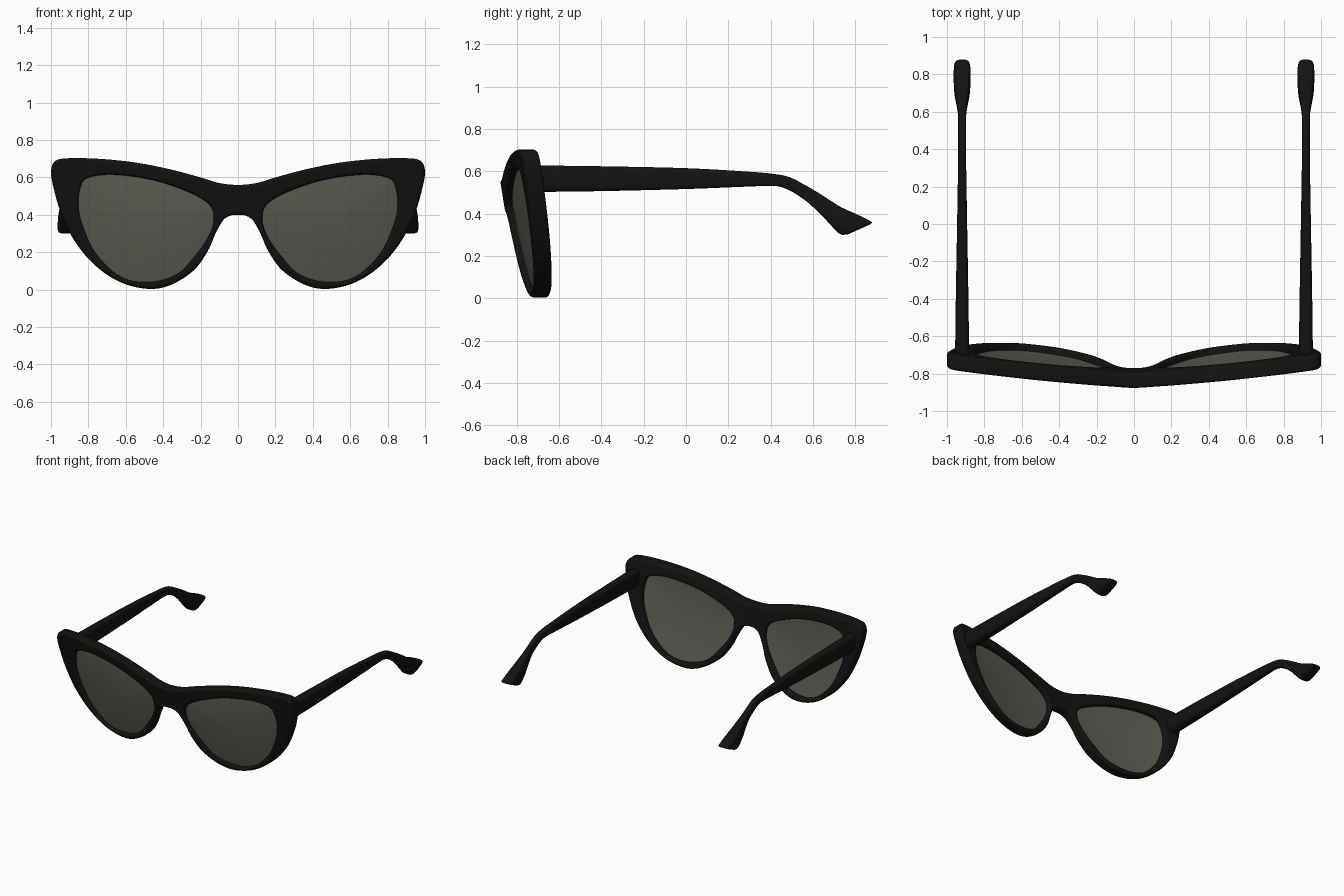
import bpy, bmesh, math

if "Cube" in bpy.data.objects:
    bpy.data.objects.remove(bpy.data.objects["Cube"])


def material(name, rgb):
    m = bpy.data.materials.new(name)
    m.diffuse_color = (*rgb, 1)
    m.use_nodes = True
    m.node_tree.nodes["Principled BSDF"].inputs["Base Color"].default_value = m.diffuse_color
    return m


BLACK = material("black_plastic", (0.006, 0.006, 0.006))
SMOKE = material("smoke_lens", (0.105, 0.108, 0.085))
THICK = 0.084


def spline(pts, n, closed):
    """Catmull-Rom interpolation of tuples of any length."""
    out, count = [], len(pts)
    get = (lambda i: pts[i % count]) if closed else (lambda i: pts[max(0, min(count - 1, i))])
    for i in range(count if closed else count - 1):
        p = [get(i + k) for k in (-1, 0, 1, 2)]
        for j in range(n):
            t = j / n
            out.append(tuple(0.5 * (2 * b + (c - a) * t + (2 * a - 5 * b + 4 * c - d) * t * t
                                    + (3 * b - a - 3 * c + d) * t ** 3) for a, b, c, d in zip(*p)))
    return out if closed else out + [pts[-1]]


def front_y(x, z):
    """Front surface of the frame: swept back at the sides, tilted in at the bottom."""
    return -0.885 + 0.13 * math.sqrt(x * x + 0.0036) - 0.165 * (z - 0.55)


def finish(name, bm, mat, angle=40):
    bmesh.ops.recalc_face_normals(bm, faces=bm.faces[:])
    me = bpy.data.meshes.new(name)
    bm.to_mesh(me)
    bm.free()
    me.materials.clear()
    me.materials.append(mat)
    ob = bpy.data.objects.new(name, me)
    bpy.context.collection.objects.link(ob)
    bpy.ops.object.select_all(action='DESELECT')
    ob.select_set(True)
    bpy.context.view_layer.objects.active = ob
    bpy.ops.object.shade_smooth_by_angle(angle=math.radians(angle))
    return ob


def loft(bm, rings):
    """Skin a list of point rings and close both ends."""
    vs = [[bm.verts.new(p) for p in r] for r in rings]
    n = len(vs[0])
    for a, b in zip(vs, vs[1:]):
        for k in range(n):
            bm.faces.new((a[k], a[(k + 1) % n], b[(k + 1) % n], b[k]))
    bm.faces.new(vs[0])
    bm.faces.new(vs[-1])


# Half outline of the cat-eye frame and one lens opening, as (x, z)
half = [(0, .56), (.1, .57), (.2, .6), (.37, .645), (.55, .68), (.75, .70), (.92, .702),
        (.98, .685), (1.0, .63), (.985, .54), (.95, .42), (.88, .27), (.77, .135), (.63, .04),
        (.48, .004), (.36, .025), (.24, .1), (.165, .2), (.12, .3), (.08, .37), (.04, .396), (0, .40)]
opening = [(.15, .45), (.25, .515), (.44, .582), (.65, .614), (.79, .602), (.84, .555), (.852, .43),
           (.815, .3), (.75, .18), (.625, .068), (.48, .04), (.33, .08), (.235, .175), (.16, .28), (.13, .37)]
outer = spline(half + [(-x, z) for x, z in half[-2:0:-1]], 5, True)
hole = spline(opening, 6, True)

# Frame front: filled curve with rounded edges, then wrapped onto the swept surface
cu = bpy.data.curves.new("frame_outline", 'CURVE')
cu.dimensions, cu.fill_mode = '2D', 'BOTH'
cu.bevel_depth, cu.bevel_resolution, cu.offset = 0.016, 3, -0.016
cu.extrude = THICK / 2 - 0.016
for loop in (outer, hole, [(-x, z) for x, z in hole]):
    sp = cu.splines.new('POLY')
    sp.points.add(len(loop) - 1)
    for pt, (x, z) in zip(sp.points, loop):
        pt.co = (x, z, 0, 1)
    sp.use_cyclic_u = True
helper = bpy.data.objects.new("frame_outline", cu)
bpy.context.collection.objects.link(helper)
dg = bpy.context.evaluated_depsgraph_get()
mesh = bpy.data.meshes.new_from_object(helper.evaluated_get(dg))
bm = bmesh.new()
bm.from_mesh(mesh)
bpy.data.objects.remove(helper)
bpy.data.meshes.remove(mesh)
bmesh.ops.remove_doubles(bm, verts=bm.verts[:], dist=0.0002)
for i in range(-24, 25):
    bmesh.ops.bisect_plane(bm, geom=bm.verts[:] + bm.edges[:] + bm.faces[:], dist=0.0001,
                           plane_co=(i * 0.04, 0, 0), plane_no=(1, 0, 0))
for v in bm.verts:
    x, z, d = v.co
    v.co = (x, front_y(x, z) + THICK / 2 - d, z)
finish("frame_front", bm, BLACK)

# Lenses: shallow domes filling the openings
cx, cz = 0.49, 0.34


def lens_ring(side, r, depth):
    ring = []
    for x, z in hole:
        px, pz = cx + (x - cx) * r, cz + (z - cz) * r
        ring.append((side * px, front_y(px, pz) + depth - 0.018 * (1 - r * r), pz))
    return ring


for side, label in ((1, "right"), (-1, "left")):
    bm = bmesh.new()
    radii = (0.1, 0.3, 0.5, 0.7, 0.85, 0.95, 1.01)
    loft(bm, [lens_ring(side, r, 0.028) for r in radii]
         + [lens_ring(side, r, 0.048) for r in reversed(radii)])
    finish("lens_" + label, bm, SMOKE)

# Temples: sections as (upper y, upper z, lower y, lower z, half width)
sections = [(-.72, .628, -.72, .502, .038), (-.4, .624, -.4, .506, .034), (0, .615, 0, .516, .027),
            (.3, .598, .3, .528, .022), (.42, .587, .41, .531, .021), (.49, .572, .46, .522, .021),
            (.55, .542, .51, .498, .021), (.61, .508, .57, .457, .022), (.67, .470, .62, .412, .030),
            (.73, .432, .665, .366, .040), (.80, .400, .70, .328, .044), (.85, .376, .722, .307, .045),
            (.878, .360, .738, .300, .044), (.872, .350, .765, .302, .038)]
for side, label in ((1, "right"), (-1, "left")):
    rings = []
    for uy, uz, ly, lz, w in spline(sections, 4, False):
        ring = []
        for k in range(24):
            a = math.tau * (k + 0.5) / 24
            c, s = (math.copysign(abs(f(a)) ** 0.5, f(a)) for f in (math.cos, math.sin))
            ring.append((side * (0.919 + w * c), (uy + ly) / 2 + (uy - ly) / 2 * s,
                         (uz + lz) / 2 + (uz - lz) / 2 * s))
        rings.append(ring)
    bm = bmesh.new()
    loft(bm, rings)
    finish("temple_" + label, bm, BLACK)
